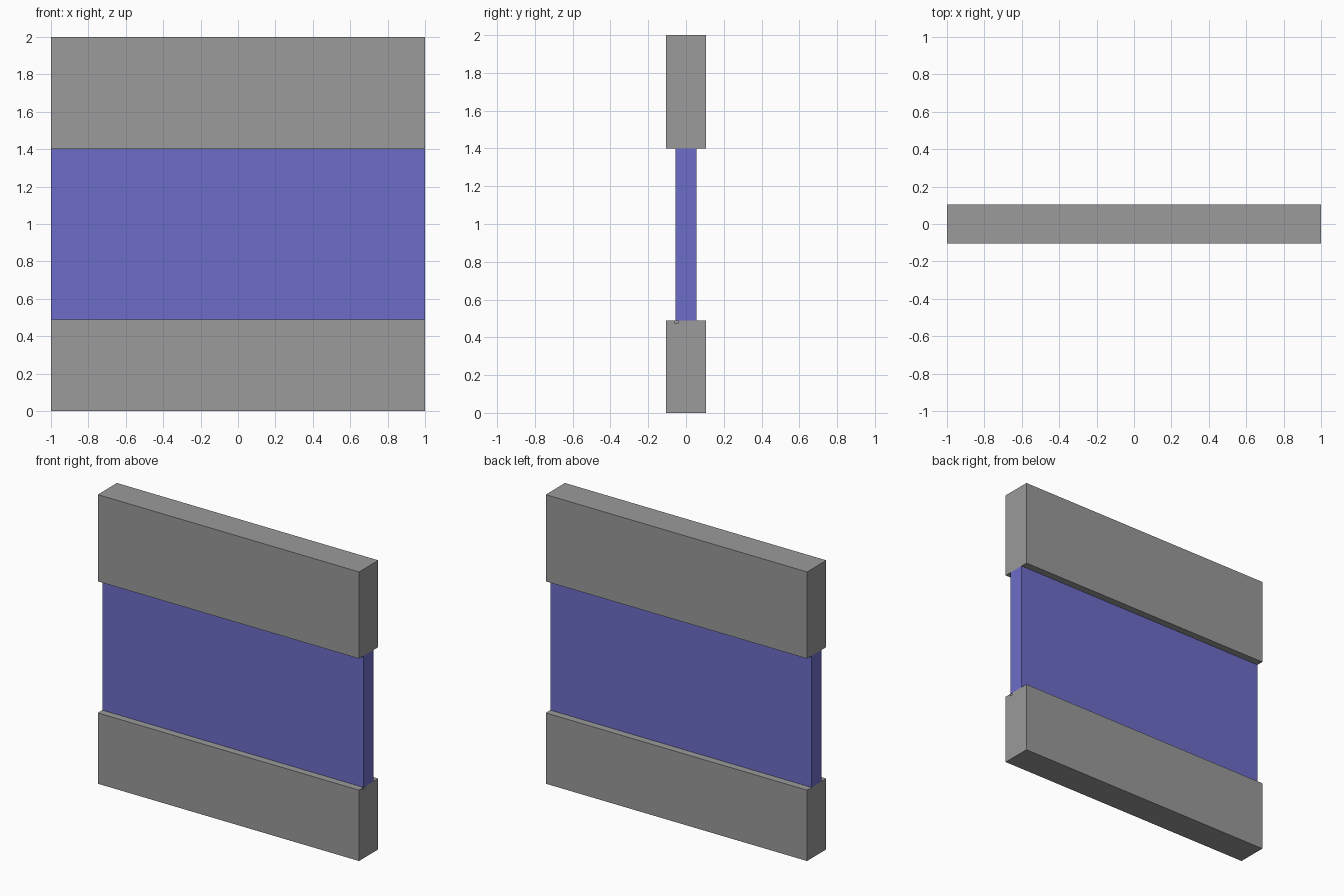
import bpy

if "Cube" in bpy.data.objects:
    bpy.data.objects.remove(bpy.data.objects["Cube"])


def material(name, rgb):
    m = bpy.data.materials.new(name)
    m.diffuse_color = (*rgb, 1.0)
    m.use_nodes = True
    m.node_tree.nodes["Principled BSDF"].inputs["Base Color"].default_value = m.diffuse_color
    return m


def box(name, x, y, z, mat=None):
    """Axis-aligned box from (min, max) ranges."""
    ranges = (x, y, z)
    bpy.ops.mesh.primitive_cube_add(size=1, location=[(a + b) / 2 for a, b in ranges])
    o = bpy.context.object
    o.name = name
    o.scale = [b - a for a, b in ranges]
    bpy.ops.object.transform_apply(location=False, rotation=False, scale=True)
    if mat:
        o.data.materials.append(mat)
    return o


grey = material("wall grey", (0.325, 0.325, 0.325))
blue = material("window blue", (0.153, 0.153, 0.584))

# Thick wall bands below and above the window, full width
SPAN = (-1.0, 1.0)
lower = box("lower_wall", SPAN, (-0.105, 0.105), (0.0, 0.49), grey)
box("upper_wall", SPAN, (-0.105, 0.105), (1.4, 2.0), grey)

# Thinner window pane between them
box("window_pane", SPAN, (-0.055, 0.055), (0.49, 1.4), blue)

# Tiny notch in the right end of the lower wall, under the pane's front edge
cutter = box("notch_cutter", (0.985, 1.1), (-0.059, -0.042), (0.474, 0.6))
cutter.hide_render = True
cutter.hide_set(True)
cut = lower.modifiers.new("notch", "BOOLEAN")
cut.operation = "DIFFERENCE"
cut.object = cutter
